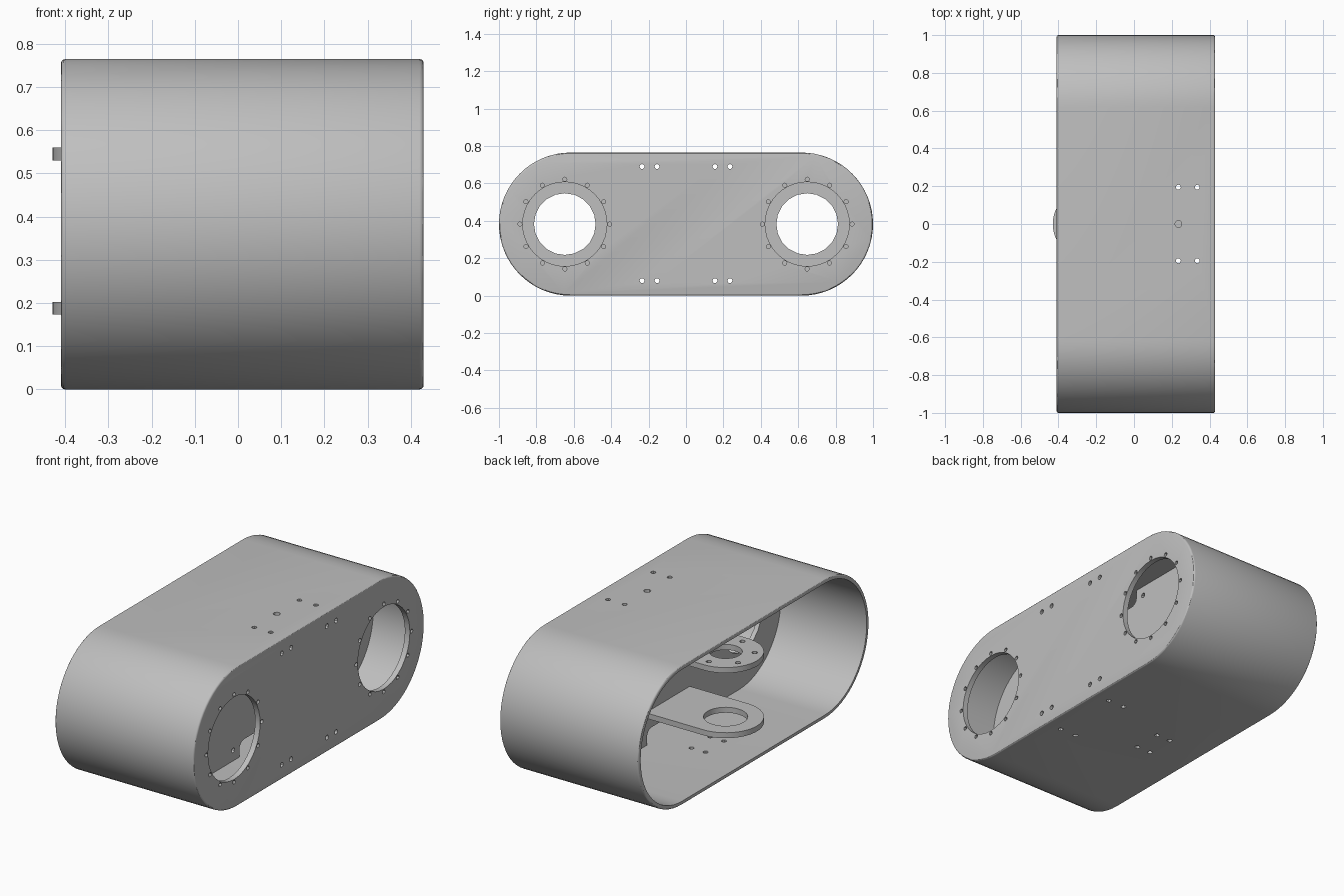
import bpy, bmesh
from math import pi, cos, sin
from mathutils import Matrix, Vector

cube = bpy.data.objects.get("Cube")
if cube:
    bpy.data.objects.remove(cube)

grey = bpy.data.materials.new("plain grey")
grey.use_nodes = True
COLOUR = (0.52, 0.52, 0.52, 1)
grey.diffuse_color = COLOUR
grey.node_tree.nodes["Principled BSDF"].inputs["Base Color"].default_value = COLOUR

RADIUS, MID_Z, END_Y = 0.3825, 0.3825, 0.6175
WALL = 0.022
HOLE_Y = 0.648


def make_object(name, bm):
    bmesh.ops.recalc_face_normals(bm, faces=bm.faces)
    mesh = bpy.data.meshes.new(name)
    bm.to_mesh(mesh)
    bm.free()
    mesh.materials.append(grey)
    obj = bpy.data.objects.new(name, mesh)
    bpy.context.collection.objects.link(obj)
    return obj


def prism(bm, points, offset):
    """Extrude a closed outline of 3D points by an offset."""
    face = bm.faces.new([bm.verts.new(p) for p in points])
    result = bmesh.ops.extrude_face_region(bm, geom=[face], use_keep_orig=True)
    verts = [v for v in result["geom"] if isinstance(v, bmesh.types.BMVert)]
    bmesh.ops.translate(bm, verts=verts, vec=offset)


def stadium(name, x0, x1, inset, bevel=0.0):
    """Long rounded block lying along y."""
    r, n = RADIUS - inset, 32
    points = []
    for side in (1, -1):
        for i in range(n + 1):
            a = pi * i / n
            points.append((x0, side * (END_Y + r * sin(a)), MID_Z + side * r * cos(a)))
    bm = bmesh.new()
    prism(bm, points, (x1 - x0, 0, 0))
    if bevel:
        rims = [e for e in bm.edges if abs(e.verts[0].co.x - e.verts[1].co.x) < 1e-5]
        bmesh.ops.bevel(bm, geom=rims, offset=bevel, segments=3, profile=0.5, affect='EDGES')
    return make_object(name, bm)


def drill(bm, centre, radius, depth, axis, sides=12):
    rot = Matrix.Rotation(pi / 2, 4, 'Y') if axis == 'X' else Matrix()
    bmesh.ops.create_cone(bm, cap_ends=True, segments=sides, radius1=radius, radius2=radius,
                          depth=depth, matrix=Matrix.Translation(centre) @ rot)


def cut(obj, cutter):
    mod = obj.modifiers.new("cut", 'BOOLEAN')
    mod.operation, mod.solver, mod.object = 'DIFFERENCE', 'EXACT', cutter
    bpy.context.view_layer.update()
    graph = bpy.context.evaluated_depsgraph_get()
    mesh = bpy.data.meshes.new_from_object(obj.evaluated_get(graph))
    obj.modifiers.clear()
    obj.data = mesh
    bpy.data.objects.remove(cutter)


def finish(obj):
    bpy.ops.object.select_all(action='DESELECT')
    obj.select_set(True)
    bpy.context.view_layer.objects.active = obj
    bpy.ops.object.shade_smooth_by_angle(angle=pi / 6)


def wall_screw_holes(bm, x, depth):
    for y in (-0.235, -0.155, 0.155, 0.235):
        for z in (0.08, 0.69):
            drill(bm, (x, y, z), 0.013, depth, 'X')


# Housing: rounded shell, open on one side
housing = stadium("housing", -0.41, 0.43, 0, bevel=0.01)
cut(housing, stadium("cavity_cutter", -0.6, 0.40, WALL))

# Holes in the closed wall, roof and floor
bm = bmesh.new()
wall_screw_holes(bm, 0.415, 0.1)
for side in (-1, 1):
    drill(bm, (0.415, side * HOLE_Y, MID_Z), 0.225, 0.1, 'X', 40)
    for i in range(12):
        a = i * pi / 6
        drill(bm, (0.415, side * HOLE_Y + 0.24 * cos(a), MID_Z + 0.24 * sin(a)),
              0.011, 0.1, 'X')
    for x in (0.235, 0.335):
        for z in (0, 0.765):
            drill(bm, (x, side * 0.195, z), 0.013, 0.1, 'Z')
    for x in (-0.175, -0.09):
        drill(bm, (x, side * 0.08, 0), 0.013, 0.1, 'Z')
drill(bm, (0.235, 0, 0.765), 0.018, 0.1, 'Z')
cut(housing, make_object("hole_cutter", bm))
finish(housing)

# Inner wall with two round openings and cable notches
inner_wall = stadium("inner_wall", 0.11, 0.135, WALL - 0.006)
bm = bmesh.new()
for side in (-1, 1):
    drill(bm, (0.12, side * HOLE_Y, MID_Z), 0.165, 0.1, 'X', 20)
wall_screw_holes(bm, 0.12, 0.1)
cut(inner_wall, make_object("opening_cutter", bm))
for z_edge, toward in ((0.0, 1), (0.765, -1)):
    bm = bmesh.new()
    outline = [(0.07, -0.18, z_edge - toward * 0.1), (0.07, 0.18, z_edge - toward * 0.1)]
    for side in (1, -1):
        for i in range(7):
            a = pi / 2 * (i if side == 1 else 6 - i) / 6
            outline.append((0.07, side * (0.14 + 0.04 * cos(a)),
                            z_edge + toward * (0.065 + 0.04 * sin(a))))
    prism(bm, outline, (0.1, 0, 0))
    cut(inner_wall, make_object("notch_cutter", bm))
finish(inner_wall)


# Two flat mounting arms with ringed ends
def arm(name, z, bore, bolts):
    cx, r = -0.24, 0.19
    bm = bmesh.new()
    outline = [(0.115, -r, z), (0.115, r, z)]
    outline += [(cx - r * sin(pi * i / 24), r * cos(pi * i / 24), z) for i in range(25)]
    prism(bm, outline, (0, 0, 0.03))
    plate = make_object(name, bm)
    bm = bmesh.new()
    drill(bm, (cx, 0, z), bore, 0.2, 'Z', 32)
    for i in range(bolts):
        a = pi / 6 + i * pi / 3
        drill(bm, (cx + 0.145 * cos(a), 0.145 * sin(a), z), 0.014, 0.2, 'Z')
    cut(plate, make_object("bore_cutter", bm))
    finish(plate)


arm("lower_arm", 0.173, 0.11, 0)
arm("upper_arm", 0.53, 0.083, 6)
